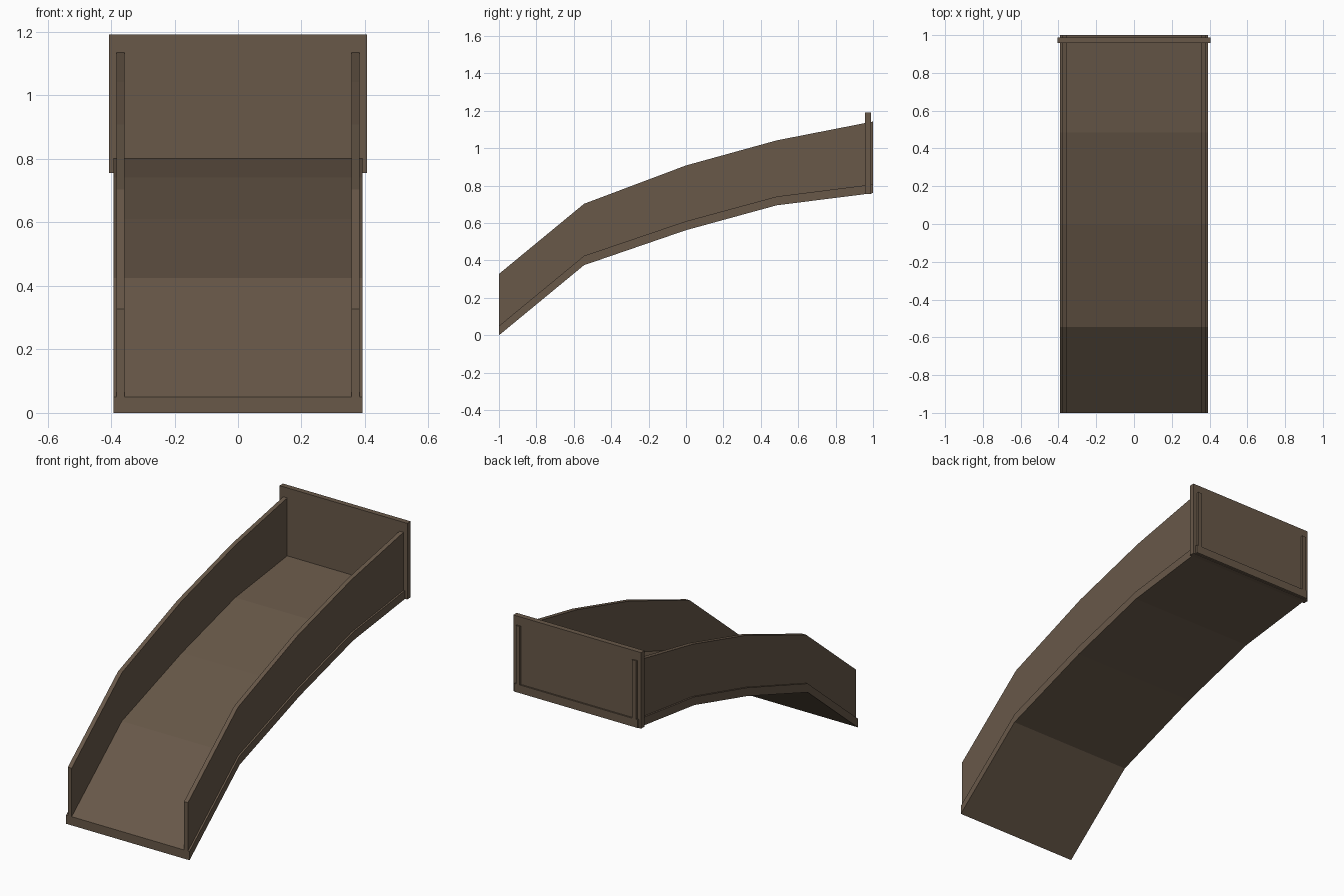
import bpy, bmesh

if "Cube" in bpy.data.objects:
    bpy.data.objects.remove(bpy.data.objects["Cube"])

wood = bpy.data.materials.new("brown wood")
wood.diffuse_color = (0.138, 0.098, 0.066, 1)
wood.use_nodes = True
wood.node_tree.nodes["Principled BSDF"].inputs["Base Color"].default_value = wood.diffuse_color

YS = (-1.0, -0.545, 0.0, 0.485, 1.0)
FLOOR_BOTTOM = (0.0, 0.375, 0.562, 0.695, 0.76)
FLOOR_TOP = (0.05, 0.425, 0.61, 0.742, 0.807)
WALL_TOP = (0.328, 0.703, 0.908, 1.042, 1.143)


def ribbon(name, x0, x1, ys, lower, upper):
    """Solid with a stepped side profile, spanning x0 to x1."""
    bm = bmesh.new()
    rings = [[bm.verts.new(p) for p in ((x0, y, a), (x1, y, a), (x1, y, b), (x0, y, b))]
             for y, a, b in zip(ys, lower, upper)]
    for r, s in zip(rings, rings[1:]):
        for i in range(4):
            j = (i + 1) % 4
            bm.faces.new((r[i], r[j], s[j], s[i]))
    bm.faces.new(rings[0])
    bm.faces.new(rings[-1])
    bmesh.ops.recalc_face_normals(bm, faces=bm.faces)
    mesh = bpy.data.meshes.new(name)
    bm.to_mesh(mesh)
    bm.free()
    mesh.materials.append(wood)
    obj = bpy.data.objects.new(name, mesh)
    bpy.context.collection.objects.link(obj)
    return obj


# Bent chute floor
ribbon("chute_floor", -0.392, 0.392, YS, FLOOR_BOTTOM, FLOOR_TOP)

# Side walls standing on the floor
for side, x0, x1 in (("left", -0.382, -0.357), ("right", 0.357, 0.382)):
    ribbon(side + "_wall", x0, x1, YS, FLOOR_TOP, WALL_TOP)

# End board at the top, crossed by the wall and floor ends
ribbon("end_board", -0.406, 0.406, (0.957, 0.988), (0.755, 0.755), (1.192, 1.192))
